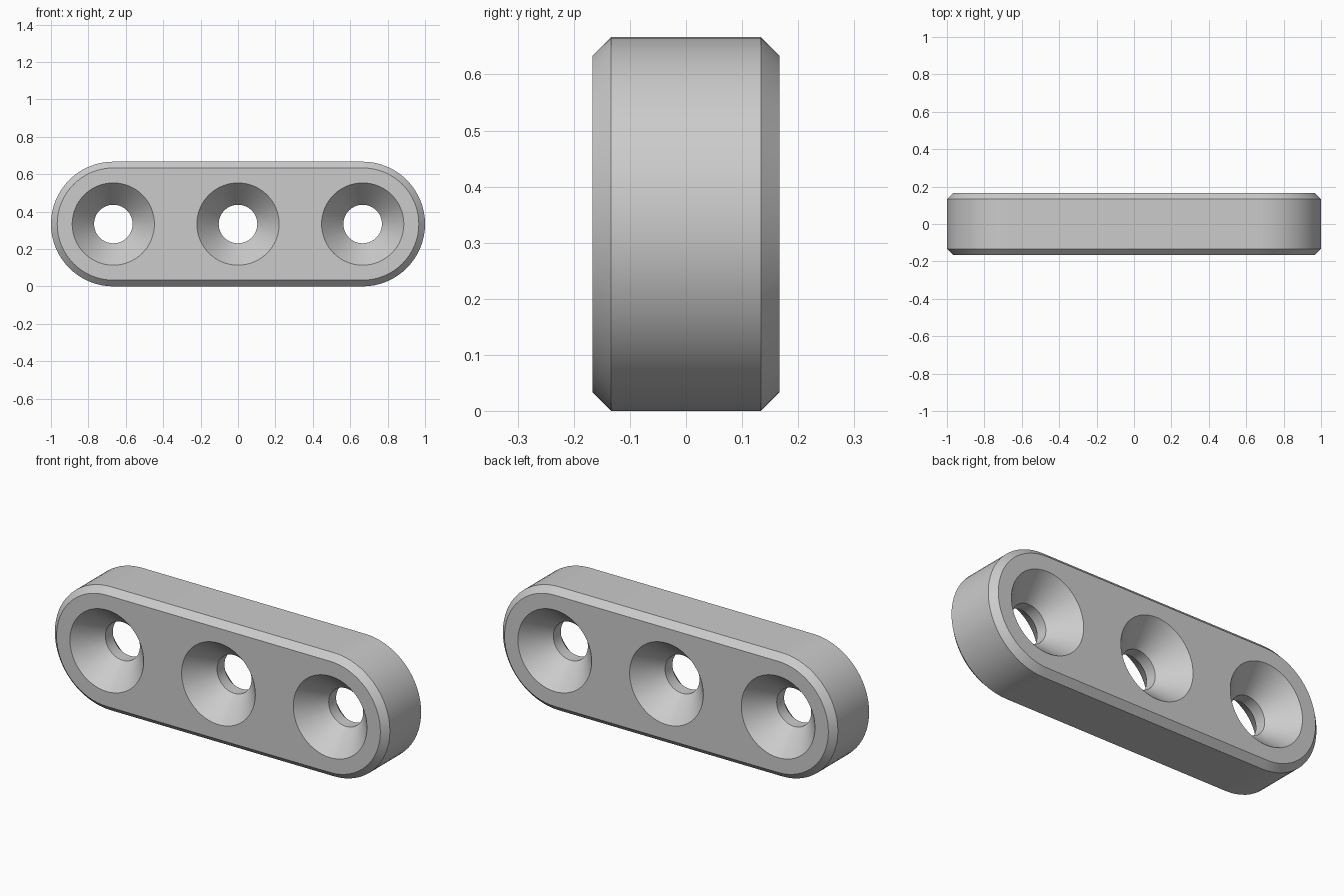
import bpy, bmesh
from math import cos, sin, pi, radians

cube = bpy.data.objects.get("Cube")
if cube:
    bpy.data.objects.remove(cube, do_unlink=True)

RADIUS = 1 / 3       # rounded end radius, also half the height
HALF_DEPTH = 1 / 6
CHAMFER = 1 / 30
SPACING = 2 / 3      # distance between holes
HOLE_R, SINK_R, SINK_DEPTH = 0.103, 0.22, 0.135
SEGMENTS = 64

grey = bpy.data.materials.new("light grey")
grey.use_nodes = True
colour = (0.6, 0.6, 0.6, 1)
grey.diffuse_color = colour
grey.node_tree.nodes["Principled BSDF"].inputs["Base Color"].default_value = colour


def outline(radius, stretch, x):
    """Circle in the XZ plane, pulled apart into a rounded slot by stretch."""
    points = []
    for side in (1, -1):
        for i in range(SEGMENTS // 2 + 1):
            a = pi * i / (SEGMENTS // 2) - side * pi / 2
            if stretch == 0 and i == SEGMENTS // 2:
                continue
            points.append((x + side * stretch + radius * cos(a), RADIUS + radius * sin(a)))
    return points


def loft(name, profile, stretch=0, x=0):
    """Closed solid through outlines given as (y, radius) pairs."""
    bm = bmesh.new()
    rings = [[bm.verts.new((px, y, pz)) for px, pz in outline(r, stretch, x)]
             for y, r in profile]
    for a, b in zip(rings, rings[1:]):
        for i in range(len(a)):
            j = (i + 1) % len(a)
            bm.faces.new((a[i], a[j], b[j], b[i]))
    bm.faces.new(rings[0])
    bm.faces.new(rings[-1])
    bmesh.ops.recalc_face_normals(bm, faces=bm.faces)
    mesh = bpy.data.meshes.new(name)
    bm.to_mesh(mesh)
    bm.free()
    mesh.materials.append(grey)
    obj = bpy.data.objects.new(name, mesh)
    bpy.context.collection.objects.link(obj)
    return obj


def mirrored(half):
    return half + [(-y, r) for y, r in reversed(half)]


# Rounded bar with chamfered rims
bar = loft("mounting_bar", mirrored([(-HALF_DEPTH, RADIUS - CHAMFER),
                                     (CHAMFER - HALF_DEPTH, RADIUS)]), SPACING)
bpy.context.view_layer.objects.active = bar
bar.select_set(True)

# Three holes, countersunk on both faces
over = 0.02
slope = (SINK_R - HOLE_R) / SINK_DEPTH
hole = mirrored([(-HALF_DEPTH - over, SINK_R + over * slope),
                 (SINK_DEPTH - HALF_DEPTH, HOLE_R)])
for i in (-1, 0, 1):
    cutter = loft("hole_cutter", hole, x=i * SPACING)
    cutter.hide_render = True
    cut = bar.modifiers.new("hole", "BOOLEAN")
    cut.operation = "DIFFERENCE"
    cut.solver = "EXACT"
    cut.object = cutter
    bpy.ops.object.modifier_apply(modifier=cut.name)
    bpy.data.objects.remove(cutter, do_unlink=True)

bpy.ops.object.shade_smooth_by_angle(angle=radians(25))
